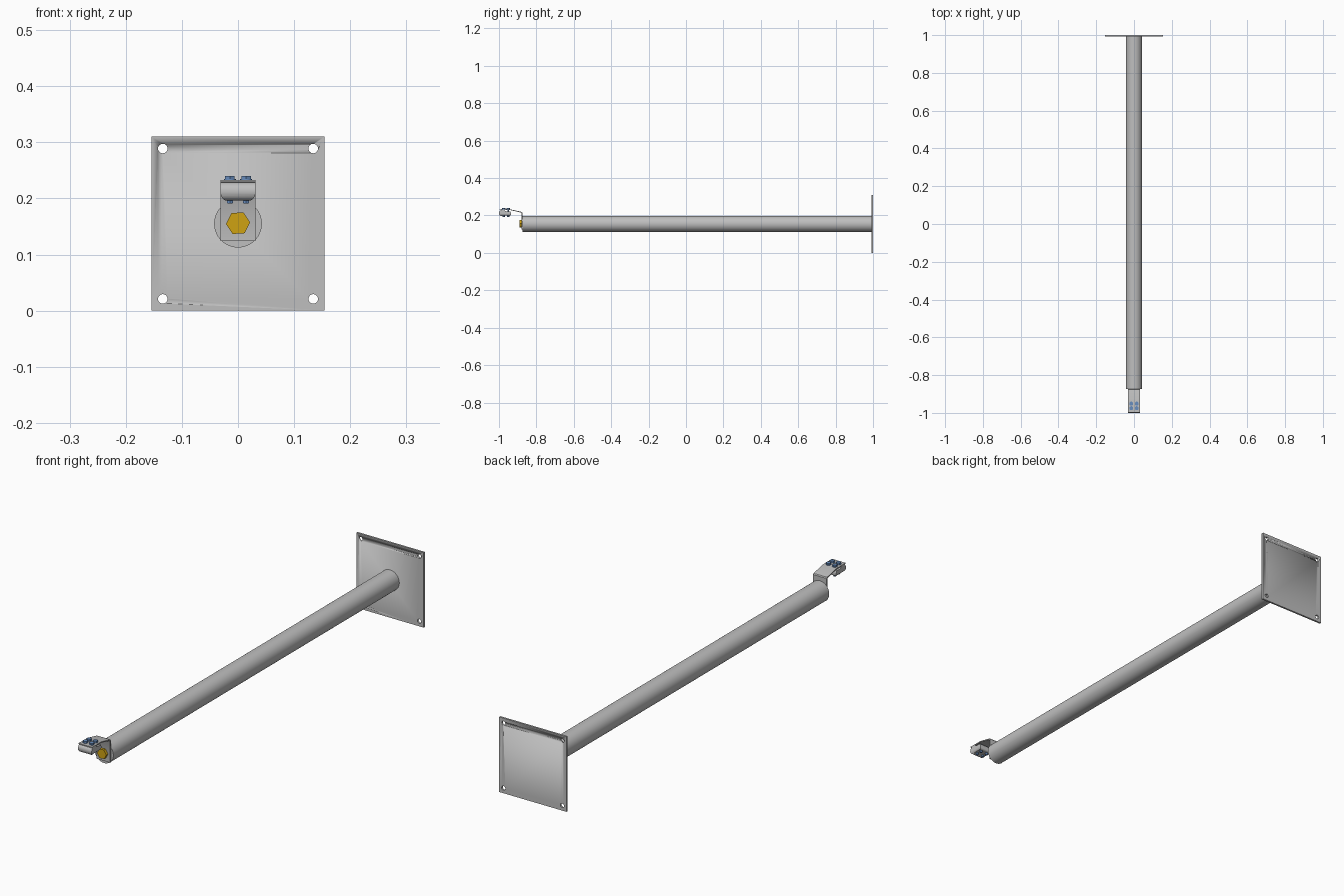
import bpy, bmesh, math
from mathutils import Matrix, Vector

if "Cube" in bpy.data.objects:
    bpy.data.objects.remove(bpy.data.objects["Cube"])


def material(name, rgb):
    m = bpy.data.materials.new(name)
    m.diffuse_color = (*rgb, 1)
    m.use_nodes = True
    m.node_tree.nodes["Principled BSDF"].inputs["Base Color"].default_value = m.diffuse_color
    return m


STEEL = material("galvanised steel", (0.52, 0.52, 0.52))
BRASS = material("brass yellow", (0.62, 0.36, 0.006))
BLUE = material("blue zinc", (0.14, 0.27, 0.52))


def finish(bm, name, mat, smooth=True):
    bmesh.ops.recalc_face_normals(bm, faces=bm.faces)
    me = bpy.data.meshes.new(name)
    bm.to_mesh(me)
    bm.free()
    me.materials.append(mat)
    ob = bpy.data.objects.new(name, me)
    bpy.context.collection.objects.link(ob)
    if smooth:
        bpy.ops.object.select_all(action='DESELECT')
        ob.select_set(True)
        bpy.context.view_layer.objects.active = ob
        bpy.ops.object.shade_smooth_by_angle(angle=math.radians(35))
    return ob


def rod(name, mat, a, b, r, sides, spin=0.0):
    """Closed prism or cylinder from point a to point b."""
    a, b = Vector(a), Vector(b)
    d = b - a
    rot = d.to_track_quat('Z', 'Y').to_matrix().to_4x4()
    mtx = Matrix.Translation((a + b) / 2) @ rot @ Matrix.Rotation(spin, 4, 'Z')
    bm = bmesh.new()
    bmesh.ops.create_cone(bm, cap_ends=True, segments=sides, radius1=r, radius2=r,
                          depth=d.length, matrix=mtx)
    return finish(bm, name, mat, sides > 8)


def extrude_x(name, mat, profile, half):
    """Extrude a closed (y, z) profile across x."""
    bm = bmesh.new()
    f = bm.faces.new([bm.verts.new((-half, y, z)) for y, z in profile])
    g = bmesh.ops.extrude_face_region(bm, geom=[f])['geom']
    bmesh.ops.translate(bm, vec=(2 * half, 0, 0),
                        verts=[v for v in g if isinstance(v, bmesh.types.BMVert)])
    return finish(bm, name, mat)


def cut(ob, cutter, op='DIFFERENCE'):
    mod = ob.modifiers.new("cut", 'BOOLEAN')
    mod.operation, mod.object, mod.solver = op, cutter, 'EXACT'
    bpy.context.view_layer.objects.active = ob
    bpy.ops.object.modifier_apply(modifier=mod.name)
    bpy.data.objects.remove(cutter)


ZC = 0.155

# wall plate with four corner holes
plate = extrude_x("wall_plate", STEEL, [(0.992, 0), (1, 0), (1, 0.31), (0.992, 0.31)], 0.154)
for x in (-0.134, 0.134):
    for z in (ZC - 0.134, ZC + 0.134):
        cut(plate, rod("hole_cutter", STEEL, (x, 0.98, z), (x, 1.01, z), 0.0085, 24))

# long arm tube
rod("arm_tube", STEEL, (0, -0.874, ZC), (0, 0.993, ZC), 0.0425, 64)

# bent strap: upright leg, sloping neck, flat clamp top
T = 0.004
extrude_x("bent_strap", STEEL, [
    (-0.874, 0.124), (-0.874, 0.215), (-0.877, 0.219), (-0.935, 0.232), (-0.997, 0.233),
    (-0.997, 0.229), (-0.935, 0.228), (-0.881, 0.215), (-0.879, 0.212), (-0.879, 0.124)], 0.031)

# lower clamp jaw: rounded nose and heel with a waist, corners rounded from the front
jaw = []
for i in range(13):
    a = math.pi * (0.5 + i / 12)
    jaw.append((-0.985 + 0.015 * math.cos(a), 0.2125 + 0.0165 * math.sin(a)))
jaw += [(-0.978, 0.199), (-0.948, 0.199)]
for i in range(7):
    a = math.pi * (-0.5 + i / 12)
    jaw.append((-0.944 + 0.008 * math.cos(a), 0.205 + 0.007 * math.sin(a)))
jaw += [(-0.936, 0.214), (-0.940, 0.222), (-0.962, 0.222), (-0.972, 0.229)]
clamp = extrude_x("clamp_jaw", STEEL, jaw, 0.031)
bm = bmesh.new()
outline = [(-0.031, 0.24), (0.031, 0.24)]
for cx, start in ((0.017, 0), (-0.017, -90)):
    for i in range(9):
        a = math.radians(start - 90 * i / 8)
        outline.append((cx + 0.014 * math.cos(a), 0.21 + 0.015 * math.sin(a)))
f = bm.faces.new([bm.verts.new((x, -1.02, z)) for x, z in outline])
g = bmesh.ops.extrude_face_region(bm, geom=[f])['geom']
bmesh.ops.translate(bm, vec=(0, 0.11, 0), verts=[v for v in g if isinstance(v, bmesh.types.BMVert)])
cut(clamp, finish(bm, "jaw_outline", STEEL, False), 'INTERSECT')

# end bolt holding the strap
rod("end_bolt_head", BRASS, (0, -0.878, ZC + 0.001), (0, -0.890, ZC + 0.001), 0.0215, 6, math.pi / 6 + 0.06)

# four clamp bolts: washer, head, shank and nut
for x in (-0.0145, 0.0145):
    for y in (-0.975, -0.951):
        rod("bolt_washer", BLUE, (x, y, 0.231), (x, y, 0.2345), 0.0105, 24)
        rod("bolt_head", BLUE, (x, y, 0.234), (x, y, 0.240), 0.0095, 6)
        rod("bolt_shank", BLUE, (x, y, 0.191), (x, y, 0.236), 0.0045, 16)
        rod("bolt_nut", BLUE, (x, y, 0.192), (x, y, 0.199), 0.006, 6)
